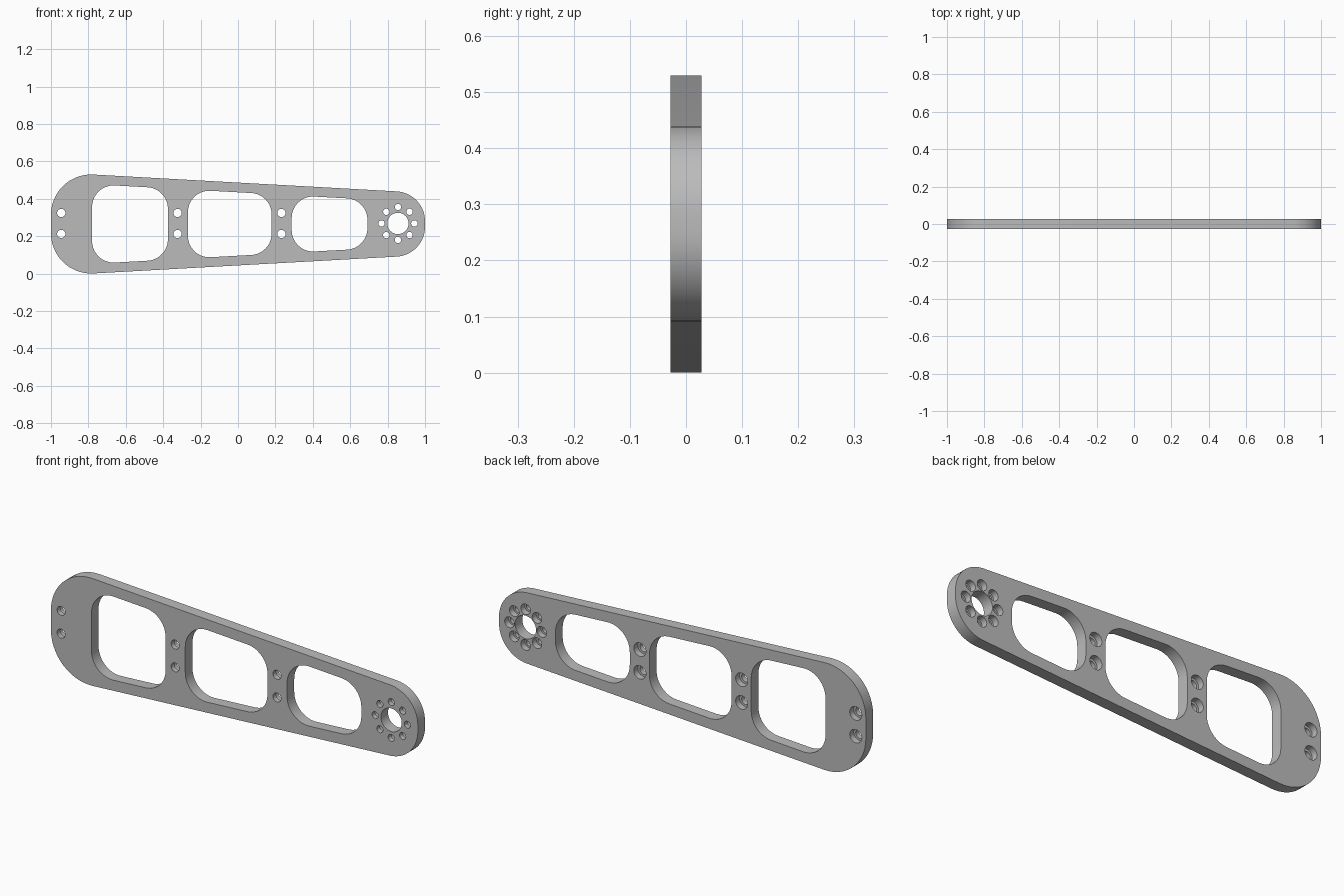
import bpy, bmesh, math
from mathutils import Vector

if "Cube" in bpy.data.objects:
    bpy.data.objects.remove(bpy.data.objects["Cube"])

HALF = 0.028      # half thickness
MID = 0.265       # height of the centre line
SLOPE = 0.0555    # taper of the long edges


def half_height(x):
    return 0.277 - SLOPE * (x + 1)


def rounded(corners, radii, steps=14):
    """Fillet the corners of a convex counter-clockwise polygon."""
    pts = []
    n = len(corners)
    for i, r in enumerate(radii):
        p = Vector(corners[i])
        a = (Vector(corners[i - 1]) - p).normalized()
        b = (Vector(corners[(i + 1) % n]) - p).normalized()
        half = a.angle(b) / 2
        centre = p + (a + b).normalized() * (r / math.sin(half))
        start = p + a * (r / math.tan(half)) - centre
        turn = math.pi - 2 * half
        for k in range(steps + 1):
            t = turn * k / steps
            c, s = math.cos(t), math.sin(t)
            pts.append((centre.x + start.x * c - start.y * s,
                        centre.y + start.x * s + start.y * c))
    return pts


def tapered(x0, x1, inset, r0, r1):
    h0, h1 = half_height(x0) - inset, half_height(x1) - inset
    return rounded([(x0, MID - h0), (x1, MID - h1), (x1, MID + h1), (x0, MID + h0)],
                   [r0, r1, r1, r0])


def circle(x, z, r, n=32):
    return [(x + r * math.cos(2 * math.pi * k / n), z + r * math.sin(2 * math.pi * k / n))
            for k in range(n)]


def loft(bm, sections):
    """Closed solid through (y, outline) sections, front to back."""
    rings = [[bm.verts.new((x, y, z)) for x, z in pts] for y, pts in sections]
    n = len(rings[0])
    bm.faces.new(rings[0])
    bm.faces.new(rings[-1][::-1])
    for a, b in zip(rings, rings[1:]):
        for i in range(n):
            j = (i + 1) % n
            bm.faces.new((a[j], a[i], b[i], b[j]))


def finish(bm, name):
    bmesh.ops.recalc_face_normals(bm, faces=bm.faces[:])
    me = bpy.data.meshes.new(name)
    bm.to_mesh(me)
    bm.free()
    ob = bpy.data.objects.new(name, me)
    bpy.context.collection.objects.link(ob)
    return ob


# Tapered arm plate
bm = bmesh.new()
loft(bm, [(-HALF, tapered(-1, 1, 0, 0.215, 0.16)), (HALF, tapered(-1, 1, 0, 0.215, 0.16))])
arm = finish(bm, "arm_plate")
grey = bpy.data.materials.new("grey metal")
grey.diffuse_color = (0.5, 0.5, 0.5, 1)
grey.use_nodes = True
grey.node_tree.nodes["Principled BSDF"].inputs["Base Color"].default_value = grey.diffuse_color
arm.data.materials.append(grey)

cut = bmesh.new()
OUT = HALF + 0.02

# Three lightening windows
for x0, x1 in ((-0.78, -0.375), (-0.268, 0.18), (0.287, 0.692)):
    shape = tapered(x0, x1, 0.052, 0.115, 0.115)
    loft(cut, [(-OUT, shape), (OUT, shape)])


# Screw holes, counterbored from the back
def screw_hole(x, z, r, head):
    loft(cut, [(-OUT, circle(x, z, r)), (-0.003, circle(x, z, r)),
               (-0.003, circle(x, z, head)), (OUT, circle(x, z, head))])


for x in (-0.945, -0.323, 0.232):
    for z in (MID - 0.056, MID + 0.056):
        screw_hole(x, z + 0.003, 0.022, 0.033)

# Hub bore with a ring of eight screw holes
HUB = (0.855, 0.268)
loft(cut, [(-OUT, circle(*HUB, 0.057, 48)), (OUT, circle(*HUB, 0.057, 48))])
for k in range(8):
    a = k * math.pi / 4
    screw_hole(HUB[0] + 0.088 * math.cos(a), HUB[1] + 0.088 * math.sin(a), 0.017, 0.026)

cutter = finish(cut, "hole_cutter")
cutter.hide_render = True
cutter.hide_viewport = False

mod = arm.modifiers.new("holes", 'BOOLEAN')
mod.operation = 'DIFFERENCE'
mod.solver = 'EXACT'
mod.object = cutter
bpy.context.view_layer.objects.active = arm
arm.select_set(True)
bpy.ops.object.modifier_apply(modifier=mod.name)
bpy.data.objects.remove(cutter, do_unlink=True)
bpy.ops.object.shade_smooth_by_angle(angle=math.radians(30))
